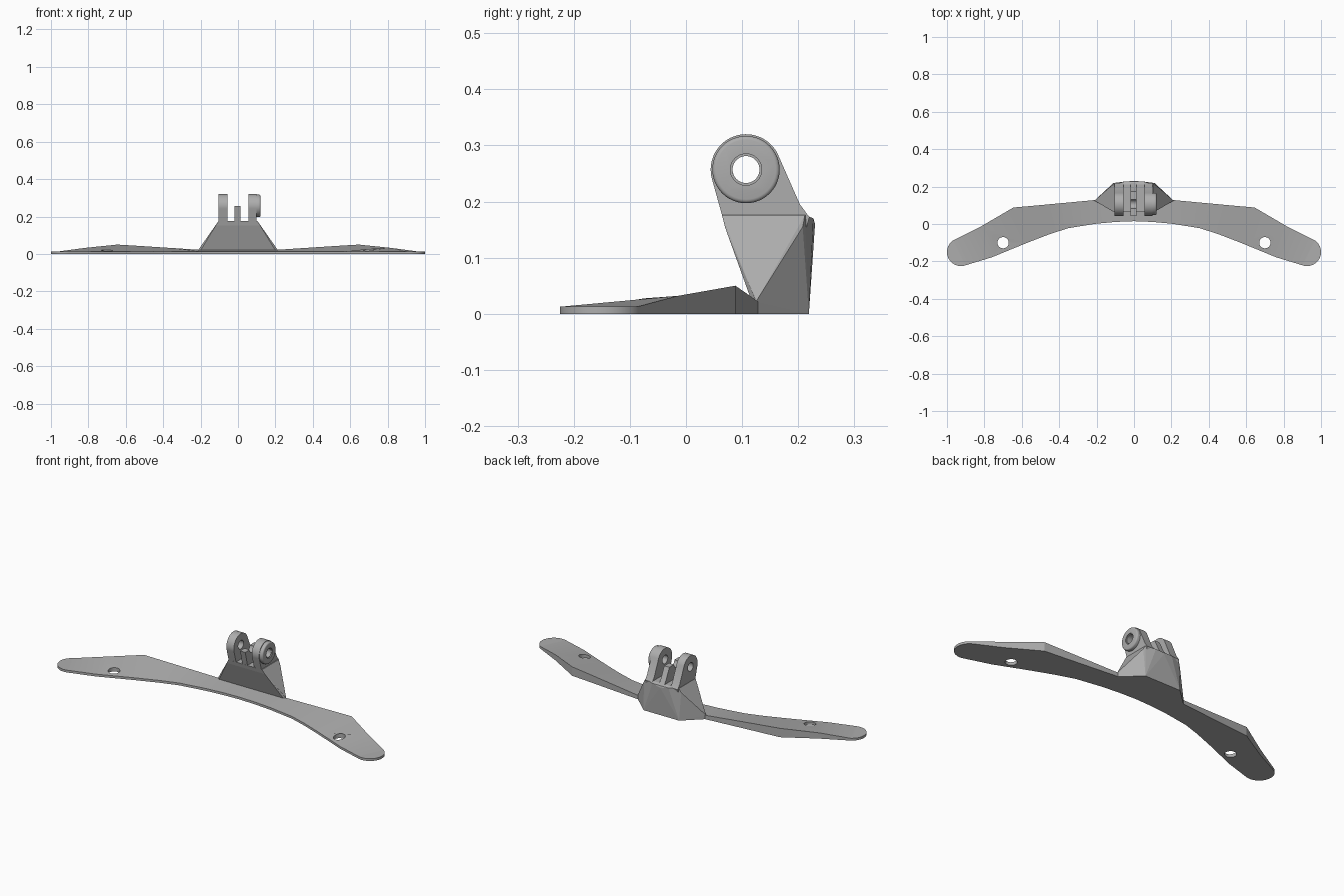
import bpy, bmesh
from math import radians, sin, cos, pi

cube = bpy.data.objects.get("Cube")
if cube:
    bpy.data.objects.remove(cube)

GREY = (0.42, 0.42, 0.42, 1)
mat = bpy.data.materials.new("plain grey")
mat.use_nodes = True
mat.diffuse_color = GREY
mat.node_tree.nodes["Principled BSDF"].inputs["Base Color"].default_value = GREY


def finish(name, bm):
    bmesh.ops.recalc_face_normals(bm, faces=bm.faces)
    mesh = bpy.data.meshes.new(name)
    bm.to_mesh(mesh)
    bm.free()
    mesh.materials.append(mat)
    ob = bpy.data.objects.new(name, mesh)
    bpy.context.collection.objects.link(ob)
    return ob


def activate(ob):
    bpy.ops.object.select_all(action='DESELECT')
    ob.select_set(True)
    bpy.context.view_layer.objects.active = ob


def smooth(ob, angle=25):
    activate(ob)
    bpy.ops.object.shade_smooth_by_angle(angle=radians(angle))


def drill(ob, radius, location, rotation=(0, 0, 0), depth=0.5):
    bpy.ops.mesh.primitive_cylinder_add(vertices=40, radius=radius, depth=depth,
                                        location=location, rotation=rotation)
    cutter = bpy.context.object
    cutter.hide_render = True
    activate(ob)
    mod = ob.modifiers.new("hole", 'BOOLEAN')
    mod.operation, mod.solver, mod.object = 'DIFFERENCE', 'EXACT', cutter
    bpy.ops.object.modifier_apply(modifier="hole")
    bpy.data.objects.remove(cutter)


def arc(cy, cz, r, start, end, n=24):
    return [(cy + r * cos(radians(start + (end - start) * i / n)),
             cz + r * sin(radians(start + (end - start) * i / n))) for i in range(n + 1)]


# Curved base plate: matching front and back edge points, ending in round tips
RIM = 0.013
front = [(0.1, 0.011), (0.2, 0.002), (0.35, -0.022), (0.45, -0.054), (0.57, -0.1), (0.76, -0.178)]
back = [(0.1, 0.128, 0.022), (0.21, 0.128, 0.022), (0.36, 0.114, 0.032),
        (0.5, 0.101, 0.041), (0.645, 0.088, 0.05), (0.82, -0.014, 0.032)]
front += arc(0.925, -0.15, 0.075, -112, -26, 12)
back += [(x, y, RIM) for x, y in arc(0.925, -0.15, 0.075, 60, -26, 12)]
half = list(zip(front, back))
stations = [((-f[0], f[1]), (-b[0], b[1], b[2])) for f, b in reversed(half)]
stations += [((0, 0.015), (0, 0.128, 0.022))] + half

bm = bmesh.new()
rings = []
for (fx, fy), (bx, by, bz) in stations:
    rings.append([bm.verts.new(p) for p in
                  ((fx, fy, 0), (bx, by, 0), (bx, by, bz), (fx, fy, RIM))])
for a, b in zip(rings, rings[1:]):
    for i in range(4):
        j = (i + 1) % 4
        bm.faces.new((a[i], a[j], b[j], b[i]))
bmesh.ops.remove_doubles(bm, verts=bm.verts, dist=0.0001)
plate = finish("base_plate", bm)
for side in (-1, 1):
    drill(plate, 0.03, (side * 0.7, -0.1, 0))
smooth(plate)

# Faceted pedestal, wide at the plate and leaning forward
bm = bmesh.new()
for s in (-1, 1):
    for x, y, z in ((0.212, 0.125, 0), (0.212, 0.125, 0.022), (0.11, 0.219, 0),
                    (0.118, 0.07, 0.153), (0.116, 0.208, 0.155), (0.104, 0.064, 0.176),
                    (0.104, 0.212, 0.176), (0.05, 0.227, 0.17)):
        bm.verts.new((s * x, y, z))
bm.verts.new((0, 0.23, 0.16))
bmesh.ops.convex_hull(bm, input=bm.verts)
finish("pedestal", bm)


# Upright lugs with rounded heads
CY, CZ, R = 0.107, 0.257, 0.063


def lug(name, profile, x0, x1):
    bm = bmesh.new()
    face = bm.faces.new([bm.verts.new((x0, y, z)) for y, z in profile])
    out = bmesh.ops.extrude_face_region(bm, geom=[face])
    moved = [v for v in out["geom"] if isinstance(v, bmesh.types.BMVert)]
    bmesh.ops.translate(bm, verts=moved, vec=(x1 - x0, 0, 0))
    return finish(name, bm)


foot = [(0.22, 0.172), (0.215, 0.155), (0.07, 0.155)]
head = arc(CY, CZ, R, 195, 20, 32) + [(0.203, 0.195)]
for name, x0, x1 in (("right_lug", -0.103, -0.057), ("left_lug", 0.055, 0.1)):
    ob = lug(name, head + foot, x0, x1)
    drill(ob, 0.024, (0, CY, CZ), (0, pi / 2, 0))
    smooth(ob)

# Shorter middle lug with an open half-round notch
notch = [(CY - R, CZ)] + arc(CY, CZ, 0.024, 180, 360, 16) + [(0.173, CZ), (0.203, 0.195)]
smooth(lug("middle_lug", notch + foot, -0.018, 0.014))

# Round boss on the outer face of the left lug, with a chamfered bore
bpy.ops.mesh.primitive_cylinder_add(vertices=48, radius=0.06, depth=0.035,
                                    location=(0.1025, CY, CZ), rotation=(0, pi / 2, 0))
boss = bpy.context.object
boss.name = "bolt_boss"
boss.data.materials.append(mat)
bevel = boss.modifiers.new("rounded_rim", 'BEVEL')
bevel.width, bevel.segments, bevel.limit_method = 0.007, 3, 'ANGLE'
activate(boss)
bpy.ops.object.modifier_apply(modifier=bevel.name)
drill(boss, 0.024, (0.1, CY, CZ), (0, pi / 2, 0))
drill(boss, 0.028, (0.12, CY, CZ), (0, pi / 2, 0), 0.01)
smooth(boss, 35)
